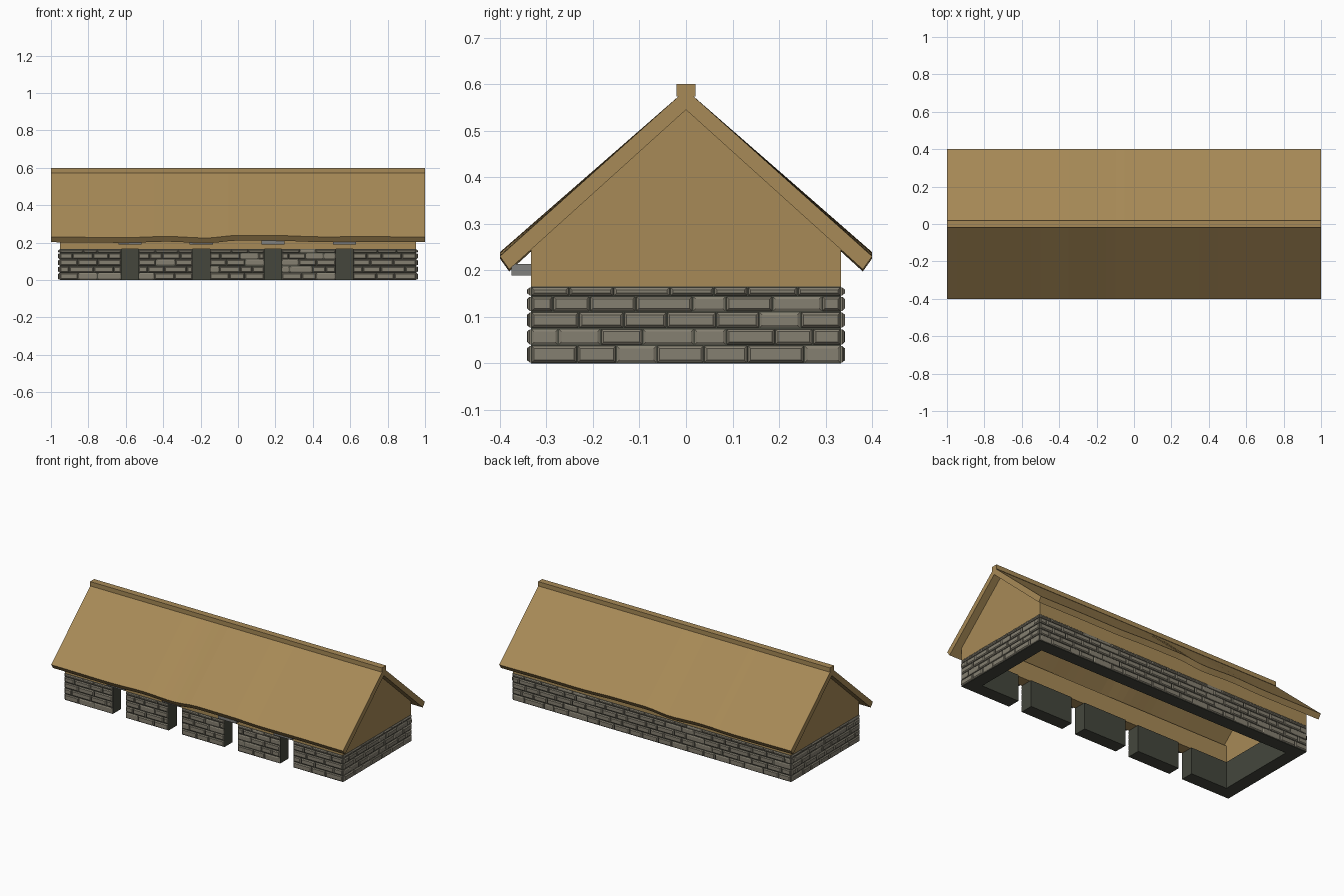
import bpy, bmesh, random
from mathutils import Vector

random.seed(4)
cube = bpy.data.objects.get("Cube")
if cube:
    bpy.data.objects.remove(cube, do_unlink=True)


def material(name, rgb):
    m = bpy.data.materials.new(name)
    m.use_nodes = True
    m.diffuse_color = (*rgb, 1)
    bsdf = m.node_tree.nodes["Principled BSDF"]
    bsdf.inputs["Base Color"].default_value = (*rgb, 1)
    bsdf.inputs["Roughness"].default_value = 0.9
    return m


WOOD = material("straw brown", (0.39, 0.255, 0.095))
STONE = material("warm grey stone", (0.235, 0.215, 0.165))
MORTAR = material("dark mortar", (0.058, 0.062, 0.046))
LINTEL = material("plain grey", (0.22, 0.22, 0.21))


def finish(name, bm, mat):
    bmesh.ops.recalc_face_normals(bm, faces=bm.faces)
    mesh = bpy.data.meshes.new(name)
    bm.to_mesh(mesh)
    bm.free()
    mesh.materials.append(mat)
    obj = bpy.data.objects.new(name, mesh)
    bpy.context.collection.objects.link(obj)
    return obj


def add_box(bm, x0, x1, y0, y1, z0, z1):
    verts = bmesh.ops.create_cube(bm, size=1)["verts"]
    for v in verts:
        v.co = ((x0, x1)[v.co.x > 0], (y0, y1)[v.co.y > 0], (z0, z1)[v.co.z > 0])


def loft(bm, rings):
    """Skin a row of matching closed rings and cap both ends."""
    rows = [[bm.verts.new(p) for p in ring] for ring in rings]
    n = len(rows[0])
    for a, b in zip(rows, rows[1:]):
        for i in range(n):
            j = (i + 1) % n
            bm.faces.new((a[i], a[j], b[j], b[i]))
    bm.faces.new(rows[0])
    bm.faces.new(rows[-1])


# Overall sizes
WX, WY, THICK, STONE_TOP = 0.953, 0.333, 0.08, 0.165
DOORS = [-0.578, -0.196, 0.187, 0.569]
DOOR_HALF = 0.046

# Front wall spans between the doorways
edges = [-WX] + [d + s * DOOR_HALF for d in DOORS for s in (-1, 1)] + [WX]
spans = list(zip(edges[::2], edges[1::2]))

# Dark wall core, open at the doorways
bm = bmesh.new()
for a, b in spans:
    add_box(bm, a, b, -WY, -WY + THICK, 0, STONE_TOP)
add_box(bm, -WX, WX, WY - THICK, WY, 0, STONE_TOP)
for s in (-1, 1):
    xs = sorted((s * WX, s * (WX - THICK)))
    add_box(bm, *xs, -WY + THICK, WY - THICK, 0, STONE_TOP)
finish("wall_core", bm, MORTAR)

# Bevelled stones laid in courses
COURSES = [(0.002, 0.037), (0.041, 0.073), (0.077, 0.109), (0.113, 0.143), (0.146, 0.163)]


def add_stone(bm, origin, along, out, u0, u1, z0, z1):
    depth = random.uniform(0.006, 0.009)
    rings = []
    for inset, d in ((0, -0.002), (0, 0.003), (0.005, depth)):
        corners = ((u0 + inset, z0 + inset), (u1 - inset, z0 + inset),
                   (u1 - inset, z1 - inset), (u0 + inset, z1 - inset))
        rings.append([origin + along * u + out * d + Vector((0, 0, z)) for u, z in corners])
    loft(bm, rings)


def stone_face(name, origin, along, out, ranges):
    bm = bmesh.new()
    for start, end in ranges:
        for row, (z0, z1) in enumerate(COURSES):
            count = max(2, round((end - start) / 0.1))
            step = (end - start) / count
            shift = 0.5 * (row % 2)
            cuts = [start + step * (i + shift + random.uniform(-0.2, 0.2))
                    for i in range(1 - row % 2, count)]
            cuts = [start] + cuts + [end]
            for a, b in zip(cuts, cuts[1:]):
                add_stone(bm, origin, along, out, a + 0.0015, b - 0.0015, z0, z1)
    finish(name, bm, STONE)


X, Y = Vector((1, 0, 0)), Vector((0, 1, 0))
stone_face("front_stones", -Y * WY, X, -Y, spans)
stone_face("back_stones", Y * WY, X, Y, [(-WX, WX)])
stone_face("left_stones", X * WX, Y, X, [(-WY, WY)])
stone_face("right_stones", -X * WX, Y, -X, [(-WY, WY)])

# Wooden upper walls and gables
WOOD_THICK = 0.07
for name, s in (("front_upper_wall", -1), ("back_upper_wall", 1)):
    bm = bmesh.new()
    ys = sorted((s * WY, s * (WY - WOOD_THICK)))
    add_box(bm, WOOD_THICK - WX, WX - WOOD_THICK, *ys, STONE_TOP, 0.275)
    finish(name, bm, WOOD)
gable = [(-WY, STONE_TOP), (WY, STONE_TOP), (WY, 0.265), (0, 0.56), (-WY, 0.265)]
for name, s in (("left_gable", 1), ("right_gable", -1)):
    bm = bmesh.new()
    loft(bm, [[(s * x, y, z) for y, z in gable] for x in (WX - WOOD_THICK, WX)])
    finish(name, bm, WOOD)

# Roof slopes with gently uneven eaves
SAG = [(-1, 0), (-0.6, -0.003), (-0.38, 0.003), (-0.17, -0.005), (0, 0.009),
       (0.2, 0.008), (0.45, 0.001), (0.7, 0.002), (1, 0)]


def sag(x):
    for (xa, za), (xb, zb) in zip(SAG, SAG[1:]):
        if x <= xb:
            t = (x - xa) / (xb - xa)
            t = t * t * (3 - 2 * t)
            return za + (zb - za) * t
    return 0


for name, s in (("front_roof", -1), ("back_roof", 1)):
    bm = bmesh.new()
    rings = []
    for i in range(41):
        x = -1 + i / 20
        dz = sag(x)
        rings.append([(x, 0, 0.588), (x, s * 0.4, 0.23 + dz),
                      (x, s * 0.38, 0.202 + dz), (x, 0, 0.545)])
    loft(bm, rings)
    finish(name, bm, WOOD)

# Ridge beam
bm = bmesh.new()
add_box(bm, -1, 1, -0.02, 0.02, 0.573, 0.6)
finish("ridge_beam", bm, WOOD)

# Lintel blocks above the doorways
for i, d in enumerate(DOORS):
    bm = bmesh.new()
    add_box(bm, d - 0.062, d + 0.062, -0.375, -WY + 0.02, 0.189, 0.213)
    finish(f"door_lintel_{i + 1}", bm, LINTEL)
